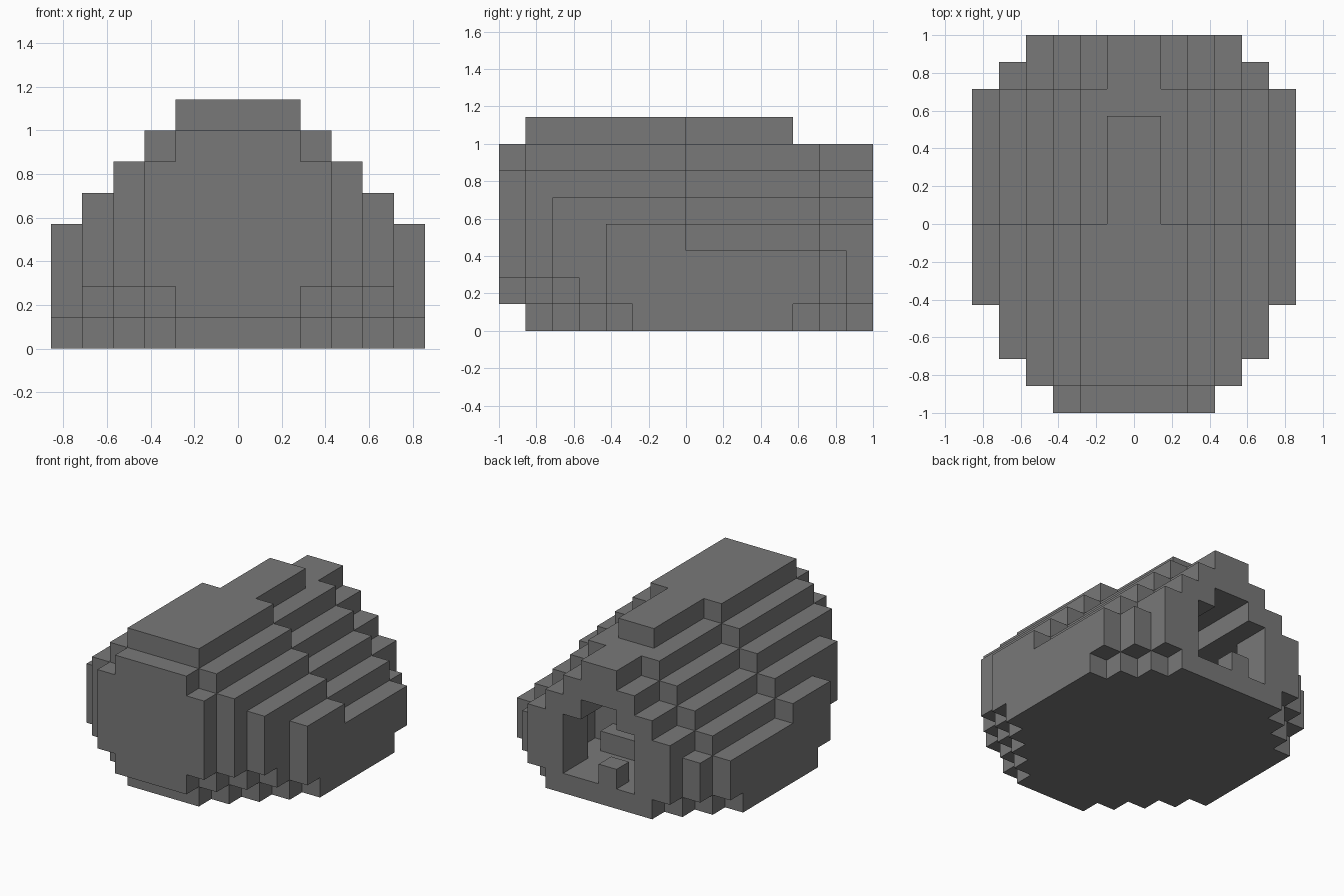
import bpy
import bmesh
import math
from mathutils import Vector

UNIT = 1 / 7          # edge of one building block

cube = bpy.data.objects.get("Cube")
if cube:
    bpy.data.objects.remove(cube, do_unlink=True)

grey = bpy.data.materials.new("stone_grey")
grey.use_nodes = True
grey.diffuse_color = (0.19, 0.19, 0.19, 1)
grey.node_tree.nodes["Principled BSDF"].inputs["Base Color"].default_value = grey.diffuse_color

# Plan outline for each column, counted outward from the centre
FRONT_UPPER = [-7, -7, -7, -6, -5, -3]
FRONT_LOWER = [-7, -7, -6, -5, -4, -3]
BACK_UPPER = [7, 7, 7, 7, 6, 5]
BACK_LOWER = [7, 7, 7, 6, 5, 4]


def column(x):
    return x if x >= 0 else -x - 1


def roof_height(i, y):
    # Terraces fall away sideways and towards the back; a ridge runs along the middle
    height = min(8, 9 - i)
    if i == 0:
        height -= y >= 4
    else:
        height -= (y >= 0) + (y >= 5)
    return height - (y == -7)


def in_hull(x, y, z):
    i = column(x)
    front = FRONT_UPPER[i] if z >= 2 else FRONT_LOWER[i] + (z == 0)
    back = BACK_LOWER[i] if z == 0 else BACK_UPPER[i]
    return front <= y < back and z < roof_height(i, y)


def in_opening(x, y, z):
    # Rear doorway leading into a wider chamber with a raised step
    i = column(x)
    if y < 3 or z < 1:
        return False
    if z == 4:
        return i == 0
    if z > 4:
        return False
    if y >= 5:
        return i < 2
    return i < 3 and not (y == 3 and z == 1 and i < 2)


def build_blocks(name, blocks):
    # Skin the outside of a set of unit blocks and merge coplanar faces
    bm = bmesh.new()
    verts = {}

    def vert(p):
        key = tuple(round(c) for c in p)
        if key not in verts:
            verts[key] = bm.verts.new(Vector(key) * UNIT)
        return verts[key]

    for block in blocks:
        for axis in range(3):
            for side in (0, 1):
                near = list(block)
                near[axis] += 2 * side - 1
                if tuple(near) in blocks:
                    continue
                corners = []
                for a, b in ((0, 0), (1, 0), (1, 1), (0, 1)):
                    p = list(block)
                    p[axis] += side
                    p[(axis + 1) % 3] += a
                    p[(axis + 2) % 3] += b
                    corners.append(vert(p))
                bm.faces.new(corners if side else corners[::-1])
    bmesh.ops.dissolve_limit(bm, angle_limit=math.radians(1),
                             verts=bm.verts[:], edges=bm.edges[:])
    mesh = bpy.data.meshes.new(name)
    bm.to_mesh(mesh)
    bm.free()
    mesh.materials.append(grey)
    obj = bpy.data.objects.new(name, mesh)
    bpy.context.collection.objects.link(obj)
    return obj


# Terraced hull with its hollow rear chamber
hull = {(x, y, z) for x in range(-6, 6) for y in range(-7, 7) for z in range(8)
        if in_hull(x, y, z) and not in_opening(x, y, z)}
build_blocks("terraced_hull", hull)

# Small block standing on the doorway sill
build_blocks("sill_block", {(-1, 6, 1)})
